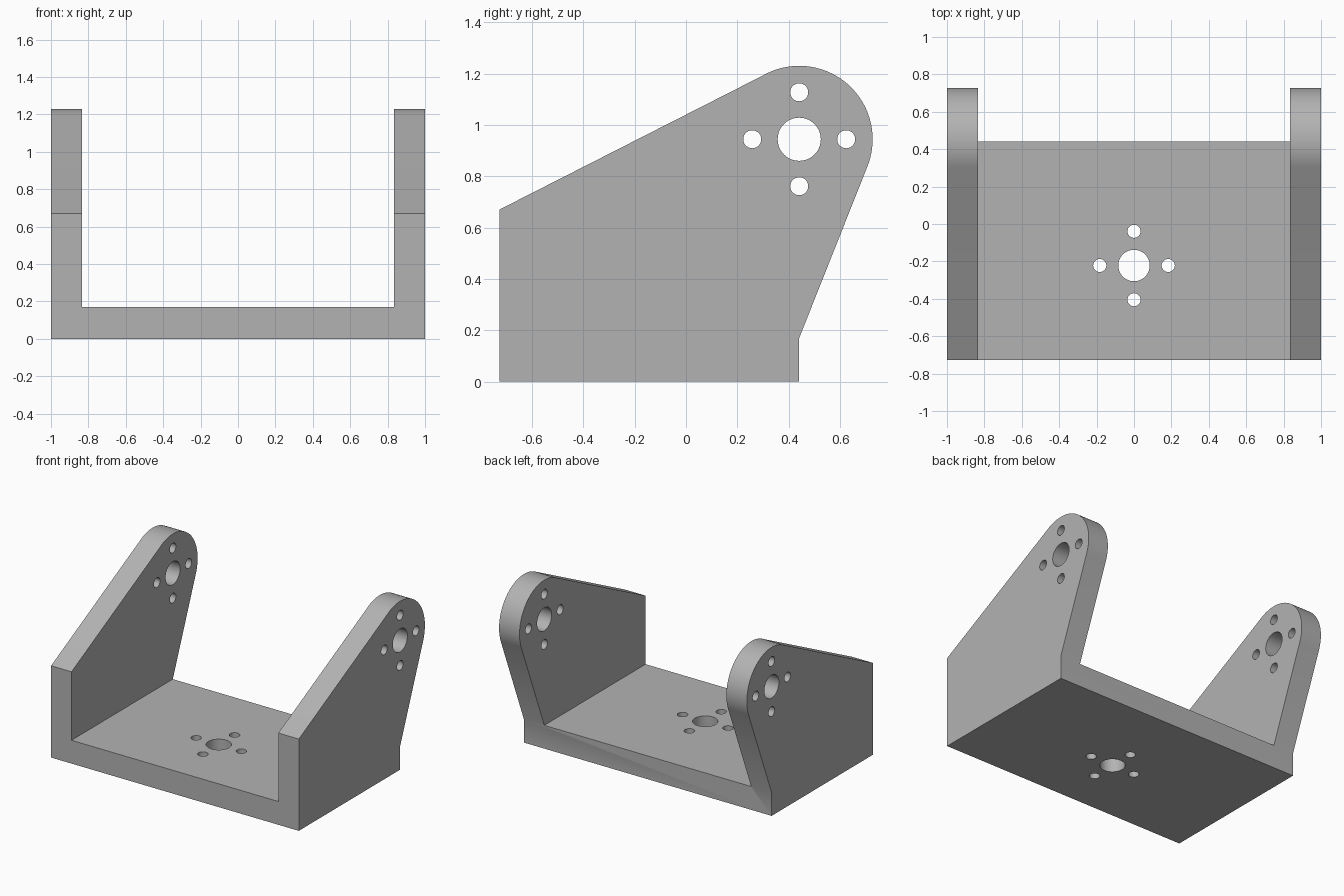
import bpy
import bmesh
from math import asin, atan2, cos, hypot, pi, radians, sin
from mathutils import Matrix, Vector

if "Cube" in bpy.data.objects:
    bpy.data.objects.remove(bpy.data.objects["Cube"])

FRONT, BACK, SHOULDER = -0.727, 0.441, 0.67
FLOOR, INNER = 0.17, 0.835
EAR_Y, EAR_Z, EAR_R = 0.441, 0.944, 0.286
HOLE_R, BOLT_R, BOLT_OFFSET = 0.084, 0.035, 0.183

grey = bpy.data.materials.new("light_grey")
grey.use_nodes = True
colour = (0.45, 0.45, 0.45, 1)
grey.diffuse_color = colour
grey.node_tree.nodes["Principled BSDF"].inputs["Base Color"].default_value = colour


def make_object(name, bm):
    bmesh.ops.recalc_face_normals(bm, faces=bm.faces)
    mesh = bpy.data.meshes.new(name)
    bm.to_mesh(mesh)
    bm.free()
    obj = bpy.data.objects.new(name, mesh)
    bpy.context.collection.objects.link(obj)
    mesh.materials.append(grey)
    return obj


def hole_pattern(name, centre, axis, u, v):
    """One large hole ringed by four bolt holes, drilled along axis."""
    bm = bmesh.new()
    turn = Vector((0, 0, 1)).rotation_difference(axis).to_matrix().to_4x4()
    spots = [(centre, HOLE_R)]
    spots += [(centre + d * BOLT_OFFSET, BOLT_R) for d in (u, -u, v, -v)]
    for spot, radius in spots:
        bmesh.ops.create_cone(bm, cap_ends=True, segments=48, radius1=radius, radius2=radius,
                              depth=3, matrix=Matrix.Translation(spot) @ turn)
    return make_object(name, bm)


# Side outline: base, undercut back edge, rounded ear, sloping front edge
start = -asin(EAR_R / (EAR_Z - FLOOR))
end = radians(120)
steps = 40
outline = [(FRONT, 0), (BACK, 0), (BACK, FLOOR)]
for i in range(steps + 1):
    a = start + (end - start) * i / steps
    outline.append((EAR_Y + EAR_R * cos(a), EAR_Z + EAR_R * sin(a)))
outline.append((FRONT, SHOULDER))

# Bracket body, swept across the full width
bm = bmesh.new()
face = bm.faces.new([bm.verts.new((-1, y, z)) for y, z in outline])
swept = bmesh.ops.extrude_face_region(bm, geom=[face])["geom"]
bmesh.ops.translate(bm, vec=(2, 0, 0), verts=[g for g in swept if isinstance(g, bmesh.types.BMVert)])
bracket = make_object("u_bracket", bm)

# Channel between the two side walls
bm = bmesh.new()
bmesh.ops.create_cube(bm, size=2, matrix=Matrix.Translation((0, 0, FLOOR + 1))
                      @ Matrix.Diagonal((INNER, 2, 1, 1)))
channel = make_object("channel_cutter", bm)

# Holes through the ears and the floor
X, Y, Z = Vector((1, 0, 0)), Vector((0, 1, 0)), Vector((0, 0, 1))
ear_holes = hole_pattern("ear_hole_cutter", Vector((0, EAR_Y, EAR_Z)), X, Y, Z)
floor_holes = hole_pattern("floor_hole_cutter", Vector((0, -0.222, 0)), Z, X, Y)

bpy.ops.object.select_all(action="DESELECT")
bracket.select_set(True)
bpy.context.view_layer.objects.active = bracket
for cutter in (channel, ear_holes, floor_holes):
    cutter.hide_render = True
    cut = bracket.modifiers.new(cutter.name, "BOOLEAN")
    cut.operation = "DIFFERENCE"
    cut.solver = "EXACT"
    cut.object = cutter
    bpy.ops.object.modifier_apply(modifier=cut.name)
    bpy.data.objects.remove(cutter)

bpy.ops.object.shade_smooth_by_angle(angle=radians(30))
